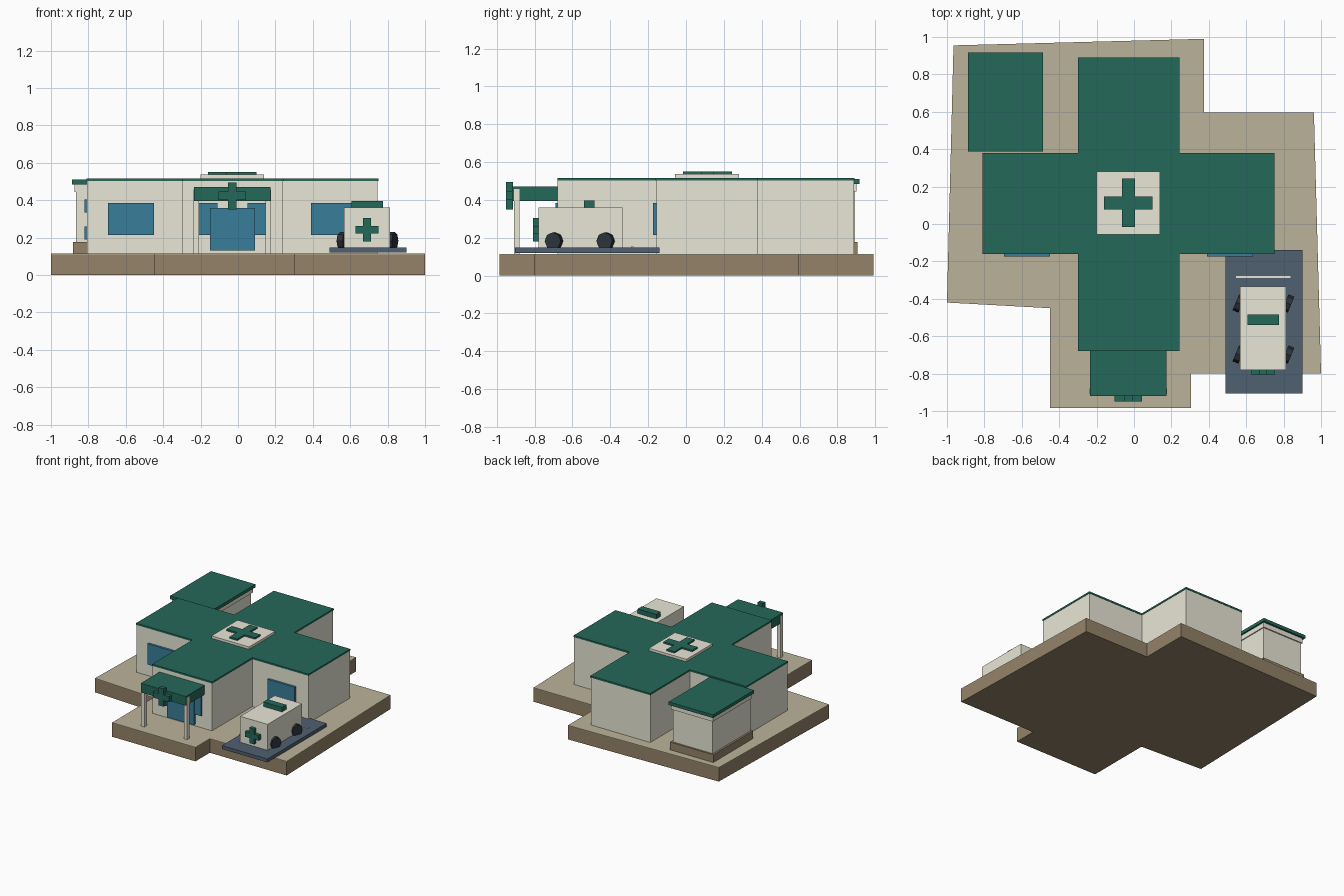
import bpy, bmesh, math

if "Cube" in bpy.data.objects:
    bpy.data.objects.remove(bpy.data.objects["Cube"])


def material(name, rgb):
    m = bpy.data.materials.new(name)
    m.diffuse_color = (*rgb, 1)
    m.use_nodes = True
    m.node_tree.nodes["Principled BSDF"].inputs["Base Color"].default_value = m.diffuse_color
    return m


GREEN = material("green", (0.018, 0.14, 0.10))
CREAM = material("cream", (0.82, 0.80, 0.68))
BROWN = material("brown", (0.30, 0.225, 0.14))
TAN = material("tan", (0.50, 0.45, 0.32))
BLUE = material("blue", (0.04, 0.21, 0.32))
SLATE = material("slate", (0.08, 0.115, 0.16))
DARK = material("dark", (0.025, 0.033, 0.042))


def finish(name, bm, mat):
    bmesh.ops.recalc_face_normals(bm, faces=bm.faces[:])
    me = bpy.data.meshes.new(name)
    bm.to_mesh(me)
    bm.free()
    me.materials.append(mat)
    ob = bpy.data.objects.new(name, me)
    bpy.context.collection.objects.link(ob)
    return ob


def extrude(name, pts, lo, hi, mat, axis="z"):
    """Extrude an outline along z, or an x/z outline along y."""
    bm = bmesh.new()
    place = (lambda a, b: (a, b, lo)) if axis == "z" else (lambda a, b: (a, lo, b))
    face = bm.faces.new([bm.verts.new(place(a, b)) for a, b in pts])
    out = bmesh.ops.extrude_face_region(bm, geom=[face], use_keep_orig=True)
    vec = (0, 0, hi - lo) if axis == "z" else (0, hi - lo, 0)
    bmesh.ops.translate(bm, vec=vec, verts=[v for v in out["geom"] if isinstance(v, bmesh.types.BMVert)])
    return finish(name, bm, mat)


def box(name, x, y, z, mat):
    return extrude(name, [(x[0], y[0]), (x[1], y[0]), (x[1], y[1]), (x[0], y[1])], *z, mat)


def cross_outline(x0, x1, y0, y1, ax0, ax1, ay0, ay1):
    """Overall extents, then vertical arm ax0..ax1 and horizontal arm ay0..ay1."""
    return [(ax0, y0), (ax1, y0), (ax1, ay0), (x1, ay0), (x1, ay1), (ax1, ay1),
            (ax1, y1), (ax0, y1), (ax0, ay1), (x0, ay1), (x0, ay0), (ax0, ay0)]


def plus(cx, cy, r, w):
    return cross_outline(cx - r, cx + r, cy - r, cy + r, cx - w, cx + w, cy - w, cy + w)


# Ground slab
ground = [(-0.965, 0.955), (0.375, 0.99), (0.375, 0.595), (0.962, 0.595), (1.0, -0.80),
          (0.305, -0.80), (0.305, -0.985), (-0.45, -0.985), (-0.45, -0.45), (-1.0, -0.42)]
extrude("ground_slab", ground, 0, 0.11, BROWN)
extrude("paving", ground, 0.11, 0.115, TAN)

# Cross-shaped main building and roof
extrude("main_walls", cross_outline(-0.807, 0.747, -0.678, 0.887, -0.298, 0.24, -0.157, 0.377),
        0.115, 0.505, CREAM)
extrude("main_roof", cross_outline(-0.81, 0.75, -0.68, 0.89, -0.30, 0.243, -0.16, 0.38),
        0.503, 0.517, GREEN)
box("roof_pad", (-0.20, 0.14), (-0.057, 0.28), (0.515, 0.537), CREAM)
extrude("roof_cross", plus(-0.03, 0.113, 0.13, 0.035), 0.535, 0.55, GREEN)

# Windows and door
for n, x in (("left", -0.695), ("right", 0.39)):
    box(n + "_wing_window", (x, x + 0.245), (-0.175, -0.15), (0.215, 0.385), BLUE)
for n, x in (("left", -0.21), ("right", 0.05)):
    box(n + "_entrance_window", (x, x + 0.10), (-0.69, -0.67), (0.215, 0.385), BLUE)
box("entrance_door", (-0.15, 0.09), (-0.70, -0.67), (0.13, 0.358), BLUE)

# Entrance canopy
box("canopy", (-0.235, 0.173), (-0.92, -0.675), (0.395, 0.47), GREEN)
for n, x in (("left", -0.239), ("right", 0.147)):
    box(n + "_canopy_post", (x, x + 0.03), (-0.91, -0.88), (0.115, 0.458), CREAM)
extrude("canopy_cross", plus(-0.03, 0.423, 0.073, 0.023), -0.95, -0.915, GREEN, "y")

# Back annex
box("annex_plinth", (-0.882, -0.49), (0.392, 0.907), (0.115, 0.178), BROWN)
box("annex_walls", (-0.866, -0.506), (0.405, 0.892), (0.17, 0.49), CREAM)
box("annex_cornice", (-0.874, -0.498), (0.397, 0.902), (0.445, 0.484), CREAM)
box("annex_roof", (-0.887, -0.486), (0.388, 0.918), (0.484, 0.51), GREEN)
for n, z in (("lower", 0.19), ("upper", 0.335)):
    box(n + "_annex_window", (-0.82, -0.55), (0.395, 0.41), (z, z + 0.07), BLUE)

# Ambulance bay
box("parking_pad", (0.488, 0.90), (-0.905, -0.14), (0.12, 0.148), SLATE)
box("parking_line", (0.545, 0.838), (-0.29, -0.278), (0.145, 0.153), CREAM)

# Ambulance
box("ambulance_body", (0.566, 0.814), (-0.78, -0.335), (0.147, 0.36), CREAM)
box("ambulance_light_bar", (0.607, 0.776), (-0.54, -0.483), (0.355, 0.397), GREEN)
extrude("ambulance_cross", plus(0.69, 0.242, 0.062, 0.021), -0.808, -0.775, GREEN, "y")
for side, x in (("left", 0.56), ("right", 0.824)):
    for end, y in (("front", -0.698), ("back", -0.425)):
        bm = bmesh.new()
        bmesh.ops.create_cone(bm, cap_ends=True, segments=8, radius1=0.046, radius2=0.046, depth=0.034)
        wheel = finish(side + "_" + end + "_wheel", bm, DARK)
        wheel.rotation_euler = (0, math.pi / 2, 0)
        wheel.rotation_euler.x = math.pi / 8
        wheel.location = (x, y, 0.183)
        # Turn about the axle so that a flat side rests on the pad
        wheel.rotation_euler = (math.pi / 8, math.pi / 2, 0)
